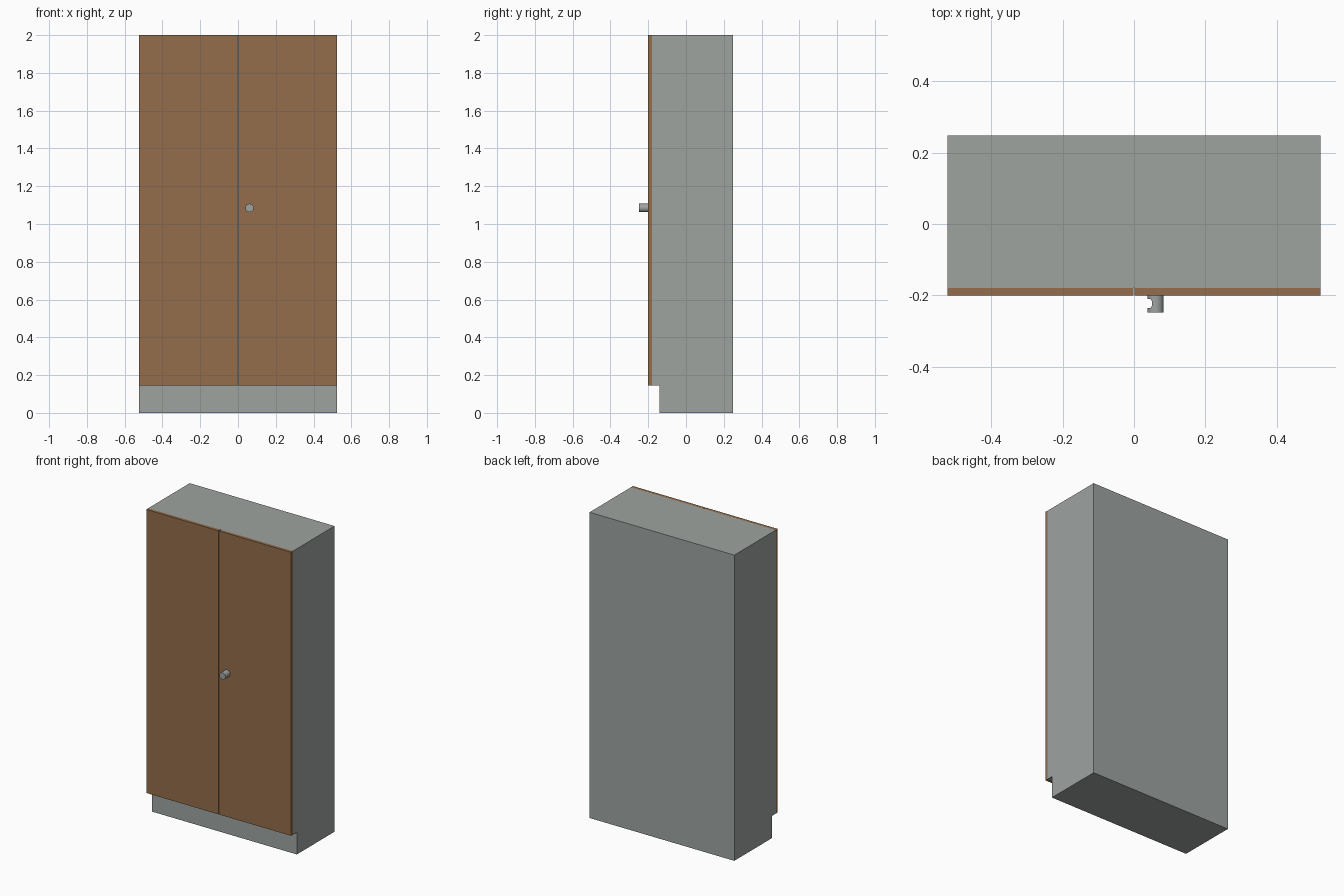
import bpy, bmesh, math
from mathutils import Matrix, Vector

if "Cube" in bpy.data.objects:
    bpy.data.objects.remove(bpy.data.objects["Cube"])


def material(name, rgb):
    m = bpy.data.materials.new(name)
    m.diffuse_color = (*rgb, 1)
    m.use_nodes = True
    m.node_tree.nodes["Principled BSDF"].inputs["Base Color"].default_value = m.diffuse_color
    return m


grey = material("grey_metal", (0.34, 0.367, 0.352))
brown = material("brown_wood", (0.292, 0.153, 0.069))


def finish(bm, name, mat):
    bmesh.ops.recalc_face_normals(bm, faces=bm.faces)
    me = bpy.data.meshes.new(name)
    bm.to_mesh(me)
    bm.free()
    me.materials.append(mat)
    ob = bpy.data.objects.new(name, me)
    bpy.context.collection.objects.link(ob)
    return ob


def box(name, lo, hi, mat):
    lo, hi = Vector(lo), Vector(hi)
    bm = bmesh.new()
    bmesh.ops.create_cube(bm, size=1, matrix=Matrix.Translation((lo + hi) / 2)
                          @ Matrix.Diagonal((*(hi - lo), 1)))
    return finish(bm, name, mat)


W, BACK, BODY, DOOR, PLINTH, KICK = 0.524, 0.249, -0.18, -0.2, -0.14, 0.145

# cabinet body: side profile with toe kick, extruded across the width
bm = bmesh.new()
profile = [(PLINTH, 0), (BACK, 0), (BACK, 2), (BODY, 2), (BODY, KICK), (PLINTH, KICK)]
face = bm.faces.new([bm.verts.new((-W, y, z)) for y, z in profile])
ext = bmesh.ops.extrude_face_region(bm, geom=[face])
bmesh.ops.translate(bm, vec=(2 * W, 0, 0),
                    verts=[v for v in ext["geom"] if isinstance(v, bmesh.types.BMVert)])
finish(bm, "cabinet_body", grey)

# pair of doors with a narrow gap
for side, x0, x1 in (("left", -W, -0.002), ("right", 0.002, W)):
    box(side + "_door", (x0, DOOR, KICK), (x1, BODY, 2), brown)

# round knob on the right door
KX, KZ, KR = 0.061, 1.085, 0.0225
bm = bmesh.new()
bmesh.ops.create_cone(bm, cap_ends=True, segments=32, radius1=KR, radius2=KR, depth=0.049,
                      matrix=Matrix.Translation((KX, DOOR - 0.0245, KZ))
                      @ Matrix.Rotation(math.pi / 2, 4, "X"))
knob = finish(bm, "door_knob", grey)

# finger notch with rounded inner corners on the knob's left side
cutter = box("notch_cutter", (KX - 0.05, -0.236, KZ - 0.05), (KX - 0.011, -0.21, KZ + 0.05), grey)
bm = bmesh.new()
bm.from_mesh(cutter.data)
edges = [e for e in bm.edges if all(v.co.x > KX - 0.02 for v in e.verts)
         and abs(e.verts[0].co.z - e.verts[1].co.z) > 0.05]
bmesh.ops.bevel(bm, geom=edges, offset=0.007, segments=5, profile=0.5, affect="EDGES")
bm.to_mesh(cutter.data)
bm.free()
cutter.hide_render = True
cutter.hide_set(True)
mod = knob.modifiers.new("notch", "BOOLEAN")
mod.operation, mod.solver, mod.object = "DIFFERENCE", "EXACT", cutter
bpy.context.view_layer.objects.active = knob
knob.select_set(True)
bpy.ops.object.modifier_apply(modifier="notch")
bpy.ops.object.shade_smooth_by_angle(angle=math.radians(35))
bpy.data.objects.remove(cutter)
